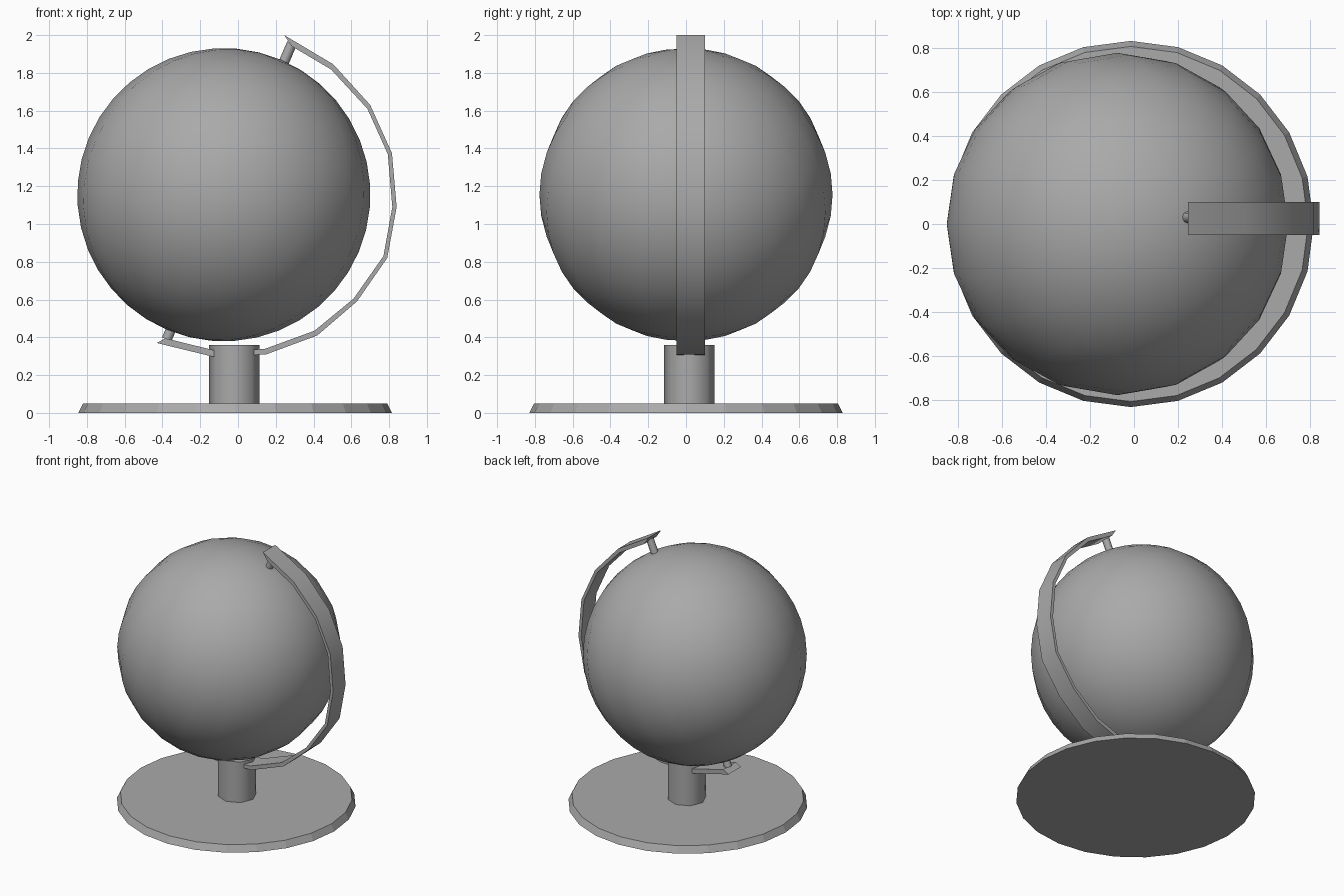
import bpy, bmesh, math
from mathutils import Matrix, Vector

cube = bpy.data.objects.get("Cube")
if cube:
    bpy.data.objects.remove(cube, do_unlink=True)

TILT = math.radians(23)
AXIS = Vector((math.sin(TILT), 0, math.cos(TILT)))

grey = bpy.data.materials.new("plain_grey")
grey.use_nodes = True
grey.diffuse_color = (0.4, 0.4, 0.4, 1)
grey.node_tree.nodes["Principled BSDF"].inputs["Base Color"].default_value = (0.4, 0.4, 0.4, 1)


def finish(name, bm, smooth_angle=None):
    """Turn a bmesh into a named, coloured object."""
    bmesh.ops.recalc_face_normals(bm, faces=bm.faces)
    mesh = bpy.data.meshes.new(name)
    bm.to_mesh(mesh)
    bm.free()
    obj = bpy.data.objects.new(name, mesh)
    bpy.context.collection.objects.link(obj)
    mesh.materials.append(grey)
    if smooth_angle:
        bpy.ops.object.select_all(action='DESELECT')
        obj.select_set(True)
        bpy.context.view_layer.objects.active = obj
        bpy.ops.object.shade_smooth_by_angle(angle=math.radians(smooth_angle))
    return obj


def cylinder(name, start, end, r1, r2, sides, smooth_angle=None):
    """Capped cylinder or cone between two points."""
    start, end = Vector(start), Vector(end)
    span = end - start
    tilt = Matrix.Rotation(math.atan2(span.x, span.z), 4, 'Y')
    bm = bmesh.new()
    bmesh.ops.create_cone(bm, cap_ends=True, segments=sides, radius1=r1, radius2=r2,
                          depth=span.length,
                          matrix=Matrix.Translation((start + end) / 2) @ tilt)
    return finish(name, bm, smooth_angle)


# Base plate with a sloped rim, and the short post
cylinder("base", (-0.015, 0, 0), (-0.015, 0, 0.05), 0.83, 0.805, 24)
cylinder("post", (-0.02, 0.018, 0.04), (-0.02, 0.018, 0.36), 0.134, 0.134, 8, 50)

# Tilted globe
bm = bmesh.new()
bmesh.ops.create_uvsphere(bm, u_segments=20, v_segments=20, radius=0.776,
                          matrix=Matrix.Translation((-0.075, 0, 1.155))
                          @ Matrix.Rotation(TILT, 4, 'Y'))
finish("globe", bm, 40)

# Curved arm: outer and inner outlines, extruded across y
outer = [(-0.43, 0.37), (-0.13, 0.297), (0.15, 0.31), (0.42, 0.41), (0.63, 0.59), (0.79, 0.82),
         (0.84, 1.09), (0.815, 1.375), (0.70, 1.63), (0.505, 1.845), (0.245, 2.0)]
inner = [(-0.385, 0.395), (-0.12, 0.33), (0.14, 0.338), (0.405, 0.435), (0.612, 0.605),
         (0.77, 0.83), (0.817, 1.09), (0.793, 1.37), (0.685, 1.61), (0.493, 1.818), (0.283, 1.942)]
bm = bmesh.new()
rings = []
for (ox, oz), (ix, iz) in zip(outer, inner):
    rings.append([bm.verts.new(p) for p in ((ox, -0.05, oz), (ox, 0.10, oz),
                                            (ix, 0.10, iz), (ix, -0.05, iz))])
for a, b in zip(rings, rings[1:]):
    for k in range(4):
        n = (k + 1) % 4
        bm.faces.new((a[k], a[n], b[n], b[k]))
bm.faces.new(rings[0])
bm.faces.new(rings[-1])
finish("arm", bm, 30)

# Pivot pins joining the arm to the globe along the tilted axis
top = Vector((0.247, 0.03, 1.866))
bottom = Vector((-0.36, 0.03, 0.43))
cylinder("top_pin", top - AXIS * 0.06, top + AXIS * 0.098, 0.027, 0.027, 8, 50)
cylinder("bottom_pin", bottom - AXIS * 0.045, bottom + AXIS * 0.06, 0.027, 0.027, 8, 50)
